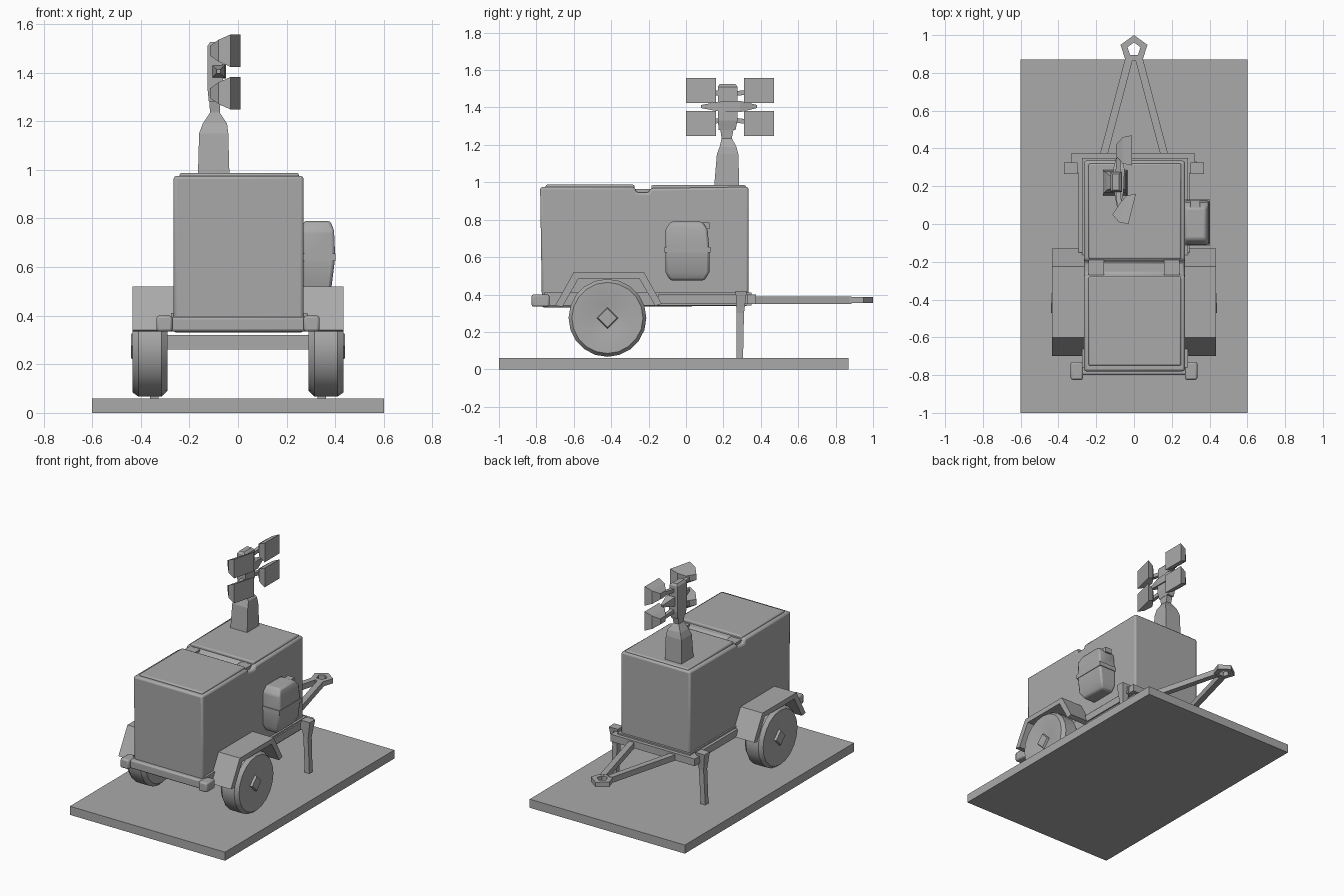
import bpy, bmesh, math
from mathutils import Vector

if "Cube" in bpy.data.objects:
    bpy.data.objects.remove(bpy.data.objects["Cube"])

GREY = bpy.data.materials.new("plain_grey")
GREY.diffuse_color = (0.4, 0.4, 0.4, 1)
GREY.use_nodes = True
GREY.node_tree.nodes["Principled BSDF"].inputs["Base Color"].default_value = GREY.diffuse_color


def finish(name, bm, bevel=0, segments=2):
    bmesh.ops.recalc_face_normals(bm, faces=bm.faces)
    mesh = bpy.data.meshes.new(name)
    bm.to_mesh(mesh)
    bm.free()
    ob = bpy.data.objects.new(name, mesh)
    bpy.context.collection.objects.link(ob)
    mesh.materials.append(GREY)
    if bevel:
        mod = ob.modifiers.new("soft_edges", 'BEVEL')
        mod.width, mod.segments = bevel, segments
        bpy.context.view_layer.objects.active = ob
        ob.select_set(True)
        bpy.ops.object.shade_smooth_by_angle(angle=math.radians(40))
        ob.select_set(False)
    return ob


def loft(name, rings, bevel=0):
    """Skin a list of equal-length point rings and cap both ends."""
    bm = bmesh.new()
    vs = [[bm.verts.new(p) for p in r] for r in rings]
    n = len(vs[0])
    for a, b in zip(vs, vs[1:]):
        for i in range(n):
            bm.faces.new((a[i], a[(i + 1) % n], b[(i + 1) % n], b[i]))
    bm.faces.new(vs[0])
    bm.faces.new(vs[-1])
    return finish(name, bm, bevel)


def rect(x0, x1, y0, y1, z):
    return [(x0, y0, z), (x1, y0, z), (x1, y1, z), (x0, y1, z)]


def box(name, x0, x1, y0, y1, z0, z1, bevel=0):
    return loft(name, [rect(x0, x1, y0, y1, z0), rect(x0, x1, y0, y1, z1)], bevel)


def side_profile(name, pts, x0, x1, bevel=0):
    return loft(name, [[(x, y, z) for y, z in pts] for x in (x0, x1)], bevel)


def bar(name, a, b, w, h):
    """Straight horizontal bar between two points."""
    a, b = Vector(a), Vector(b)
    s = (b - a).cross(Vector((0, 0, 1))).normalized() * w / 2
    u = Vector((0, 0, h / 2))
    return loft(name, [[p - s - u, p + s - u, p + s + u, p - s + u] for p in (a, b)])


# Ground slab
box("ground_slab", -0.6, 0.6, -1.0, 0.87, 0, 0.06)

# Cabinet with a shallow step across the roof, plus two roof lids
side_profile("cabinet", [(-0.77, 0.33), (0.335, 0.34), (0.335, 0.975), (-0.19, 0.968),
                         (-0.20, 0.945), (-0.265, 0.945), (-0.275, 0.975), (-0.78, 0.975)],
             -0.265, 0.27, 0.022)
box("front_lid", -0.24, 0.25, -0.75, -0.275, 0.96, 0.987, 0.008)
box("rear_lid", -0.24, 0.25, -0.185, 0.32, 0.96, 0.985, 0.008)
for s in (-1, 1):
    box("roof_hinge", s * 0.2 - 0.04, s * 0.2 + 0.04, -0.27, -0.19, 0.93, 0.965)

# Chassis
box("chassis_frame", -0.275, 0.285, -0.76, 0.35, 0.34, 0.41)
box("front_bumper", -0.33, 0.335, -0.80, -0.74, 0.335, 0.395, 0.01)
box("rear_crossbeam", -0.33, 0.32, 0.31, 0.375, 0.35, 0.40)
box("axle", -0.31, 0.31, -0.45, -0.39, 0.26, 0.32)

for s in (-1, 1):
    # Corner lamps on the bumper
    box("corner_lamp", s * 0.27, s * 0.335, -0.825, -0.73, 0.335, 0.40, 0.01)

    # Wheel with a slightly narrower tread and a raised hub
    def disc(x, r, n=20):
        return [(s * x, -0.42 + r * math.cos(2 * math.pi * i / n),
                 0.275 + r * math.sin(2 * math.pi * i / n)) for i in range(n)]
    wheel = loft("wheel", [disc(0.29, 0.185), disc(0.315, 0.208), disc(0.41, 0.208),
                           disc(0.435, 0.19), disc(0.432, 0.10), disc(0.425, 0.07)])
    bpy.context.view_layer.objects.active = wheel
    wheel.select_set(True)
    bpy.ops.object.shade_smooth_by_angle(angle=math.radians(30))
    wheel.select_set(False)
    loft("wheel_hub", [disc(0.42, 0.06, 4), disc(0.44, 0.05, 4)])

    # Angular fender
    side_profile("fender", [(-0.70, 0.34), (-0.60, 0.52), (-0.225, 0.52), (-0.13, 0.35),
                            (-0.165, 0.34), (-0.25, 0.485), (-0.575, 0.485), (-0.66, 0.335)],
                 s * 0.25, s * 0.435)

    # Splayed support leg with a bracket to the frame
    loft("support_leg", [rect(s * 0.345 - 0.018, s * 0.345 + 0.018, 0.27, 0.305, 0.06),
                         rect(s * 0.335 - 0.018, s * 0.335 + 0.018, 0.27, 0.31, 0.30),
                         rect(s * 0.335 - 0.035, s * 0.335 + 0.035, 0.265, 0.325, 0.42)])
    box("leg_bracket", s * 0.25, s * 0.33, 0.27, 0.33, 0.35, 0.40)
    box("side_rail", s * 0.26, s * 0.295, -0.15, 0.34, 0.35, 0.40)

    # Drawbar arm
    bar("drawbar_arm", (s * 0.165, 0.35, 0.37), (s * 0.025, 0.88, 0.37), 0.04, 0.04)

# Towing eye: a five-sided ring
bm = bmesh.new()
rings = []
for r, z in ((0.075, 0.355), (0.075, 0.388), (0.036, 0.388), (0.036, 0.355)):
    rings.append([bm.verts.new((r * math.sin(2 * math.pi * i / 5),
                                0.925 + r * math.cos(2 * math.pi * i / 5), z)) for i in range(5)])
for k in range(4):
    a, b = rings[k], rings[(k + 1) % 4]
    for i in range(5):
        bm.faces.new((a[i], a[(i + 1) % 5], b[(i + 1) % 5], b[i]))
finish("towing_eye", bm)

# Side canister with strap and cap
loft("side_canister", [rect(0.27, 0.36, -0.085, 0.10, 0.475), rect(0.265, 0.385, -0.11, 0.125, 0.52),
                       rect(0.265, 0.40, -0.11, 0.125, 0.64), rect(0.265, 0.395, -0.11, 0.115, 0.75),
                       rect(0.27, 0.38, -0.08, 0.085, 0.79)], 0.012)
box("canister_strap", 0.26, 0.402, -0.115, 0.13, 0.625, 0.655)
box("canister_cap", 0.30, 0.35, 0.06, 0.125, 0.75, 0.785)

# Mast: broad foot, pinched neck, upper post
loft("mast_foot", [rect(-0.165, -0.035, 0.15, 0.285, 0.97), rect(-0.16, -0.04, 0.165, 0.28, 1.15),
                   rect(-0.145, -0.045, 0.18, 0.27, 1.19), rect(-0.115, -0.075, 0.19, 0.245, 1.235),
                   rect(-0.12, -0.07, 0.18, 0.26, 1.31)])
loft("mast_head", [rect(-0.12, -0.07, 0.175, 0.265, 1.28), rect(-0.125, -0.06, 0.17, 0.275, 1.33),
                   rect(-0.125, -0.065, 0.17, 0.275, 1.51), rect(-0.115, -0.08, 0.18, 0.265, 1.525)])

# Cross arm, tapering at both ends
loft("cross_arm", [[(-0.08 + dx * w, y, 1.405 + dz * w) for dx, dz in
                    ((-1, -1), (1, -1), (1, 1), (-1, 1))]
                   for y, w in ((0.08, 0.008), (0.17, 0.025), (0.29, 0.03), (0.38, 0.008))])

# Four floodlights: flared heads facing +x, each with a short strut
for y, tilt in ((0.08, 0.02), (0.39, 0.0)):
    for z in (1.315, 1.49):
        def square(x, h, k):
            return [(x + tilt * a, y + a * h, z + b * k) for a, b in
                    ((-1, -1), (1, -1), (1, 1), (-1, 1))]
        loft("floodlight", [square(-0.095, 0.03, 0.02), square(-0.06, 0.07, 0.045),
                            square(-0.01, 0.08, 0.067)])
        bar("floodlight_strut", (-0.09, 0.225, 1.405 + (z - 1.405) * 0.75), (-0.075, y, z), 0.025, 0.025)
